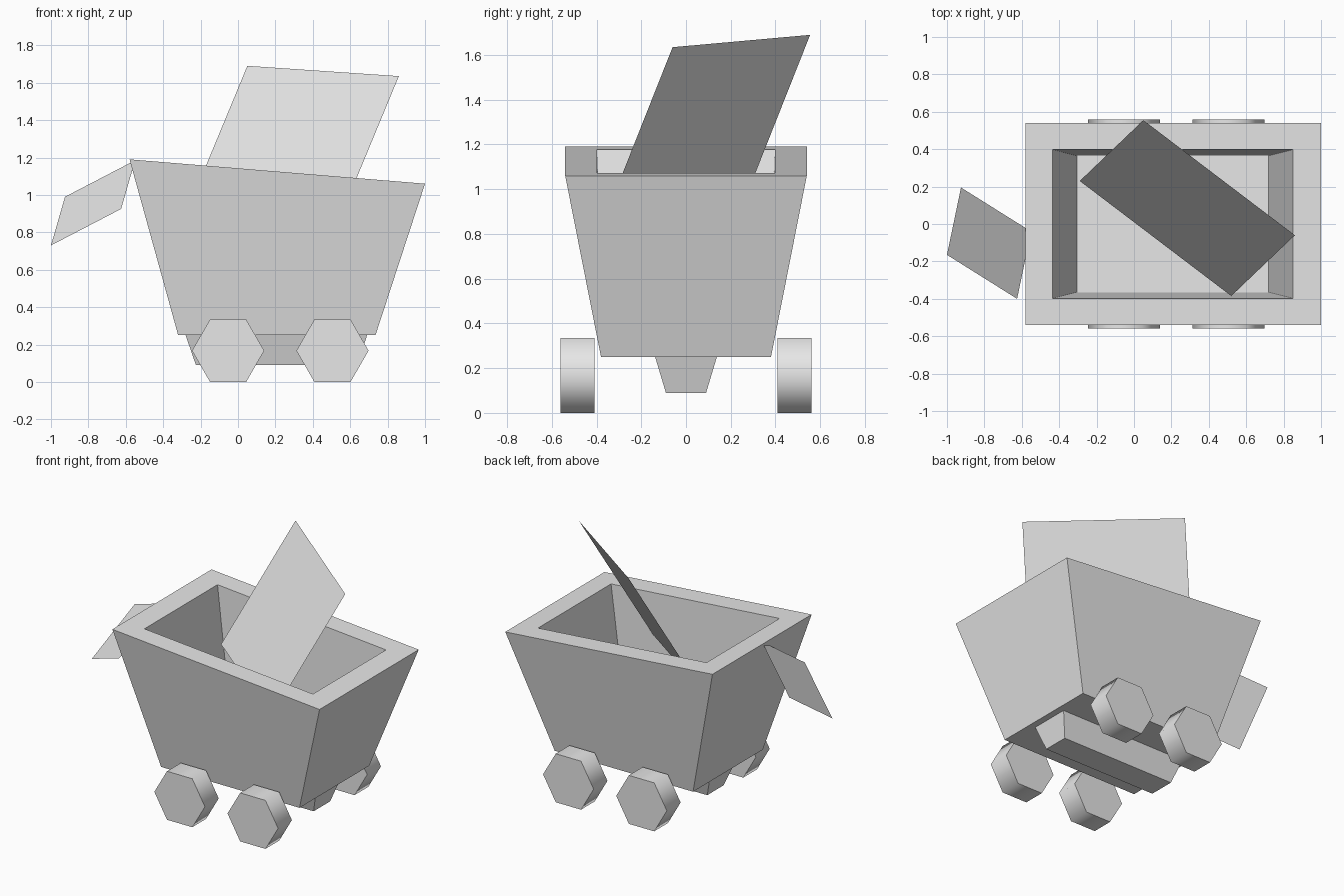
import bpy
import bmesh
import math
from mathutils import Vector, Matrix

cube = bpy.data.objects.get("Cube")
if cube:
    bpy.data.objects.remove(cube, do_unlink=True)

# One plain grey for everything
grey = bpy.data.materials.new("plain grey")
grey.use_nodes = True
grey.diffuse_color = (0.8, 0.8, 0.8, 1)
grey.node_tree.nodes["Principled BSDF"].inputs["Base Color"].default_value = (0.8, 0.8, 0.8, 1)


def add_object(name, bm, recalc=True):
    if recalc:
        bmesh.ops.recalc_face_normals(bm, faces=bm.faces)
    mesh = bpy.data.meshes.new(name)
    bm.to_mesh(mesh)
    bm.free()
    mesh.materials.append(grey)
    obj = bpy.data.objects.new(name, mesh)
    bpy.context.collection.objects.link(obj)
    return obj


def ring(x0, x1, y, z0, z1):
    """Rectangle that may slope along x: z0 at x0, z1 at x1."""
    return [(x0, -y, z0), (x1, -y, z1), (x1, y, z1), (x0, y, z0)]


def loft(name, rings):
    """Join rectangles in order and cap the first and last."""
    bm = bmesh.new()
    loops = [[bm.verts.new(p) for p in r] for r in rings]
    for a, b in zip(loops, loops[1:]):
        for i in range(4):
            j = (i + 1) % 4
            bm.faces.new((a[i], a[j], b[j], b[i]))
    bm.faces.new(loops[0][::-1])
    bm.faces.new(loops[-1])
    return add_object(name, bm)


def sheet(name, a, b, c):
    """Flat parallelogram from three consecutive corners."""
    a, b, c = Vector(a), Vector(b), Vector(c)
    bm = bmesh.new()
    bm.faces.new([bm.verts.new(p) for p in (a, b, c, a + c - b)])
    return add_object(name, bm, recalc=False)


def rim_z(x):
    return 1.19 - 0.13 * (x + 0.58) / 1.58


# Hollow cart body: outer walls, sloping rim, inner walls, floor
loft("cart_body", [
    ring(-0.32, 0.735, 0.38, 0.25, 0.25),
    ring(-0.58, 1.0, 0.54, rim_z(-0.58), rim_z(1.0)),
    ring(-0.435, 0.85, 0.398, rim_z(-0.435), rim_z(0.85)),
    ring(-0.305, 0.72, 0.365, 0.256, 0.256),
])

# Tapered beam under the body
loft("under_beam", [
    ring(-0.225, 0.64, 0.09, 0.09, 0.09),
    ring(-0.28, 0.69, 0.138, 0.25, 0.25),
])

# Thin panels: one leaning in the cart, one hanging off the end
sheet("leaning_panel", (-0.29, 0.23, 0.87), (0.52, -0.385, 0.815), (0.86, -0.06, 1.635))
sheet("end_flap", (-0.925, 0.195, 0.99), (-1.0, -0.165, 0.73), (-0.625, -0.40, 0.925))

# Six-sided wheels, smooth around the tread
for end, x in (("right", -0.053), ("left", 0.505)):
    for side, y in (("front", -0.485), ("back", 0.485)):
        bm = bmesh.new()
        bmesh.ops.create_cone(bm, cap_ends=True, segments=6,
                              radius1=0.193, radius2=0.193, depth=0.15)
        # Turn so corners point along x and flats sit on the ground
        angle = math.atan2(bm.verts[:][0].co.y, bm.verts[:][0].co.x)
        bmesh.ops.rotate(bm, verts=bm.verts, matrix=Matrix.Rotation(-angle, 3, 'Z'))
        bmesh.ops.rotate(bm, verts=bm.verts, matrix=Matrix.Rotation(math.pi / 2, 3, 'X'))
        bmesh.ops.translate(bm, verts=bm.verts, vec=(x, y, 0.193 * math.sin(math.pi / 3)))
        wheel = add_object(f"wheel_{side}_{end}", bm)
        bpy.ops.object.select_all(action='DESELECT')
        wheel.select_set(True)
        bpy.context.view_layer.objects.active = wheel
        bpy.ops.object.shade_smooth_by_angle(angle=math.radians(65))
